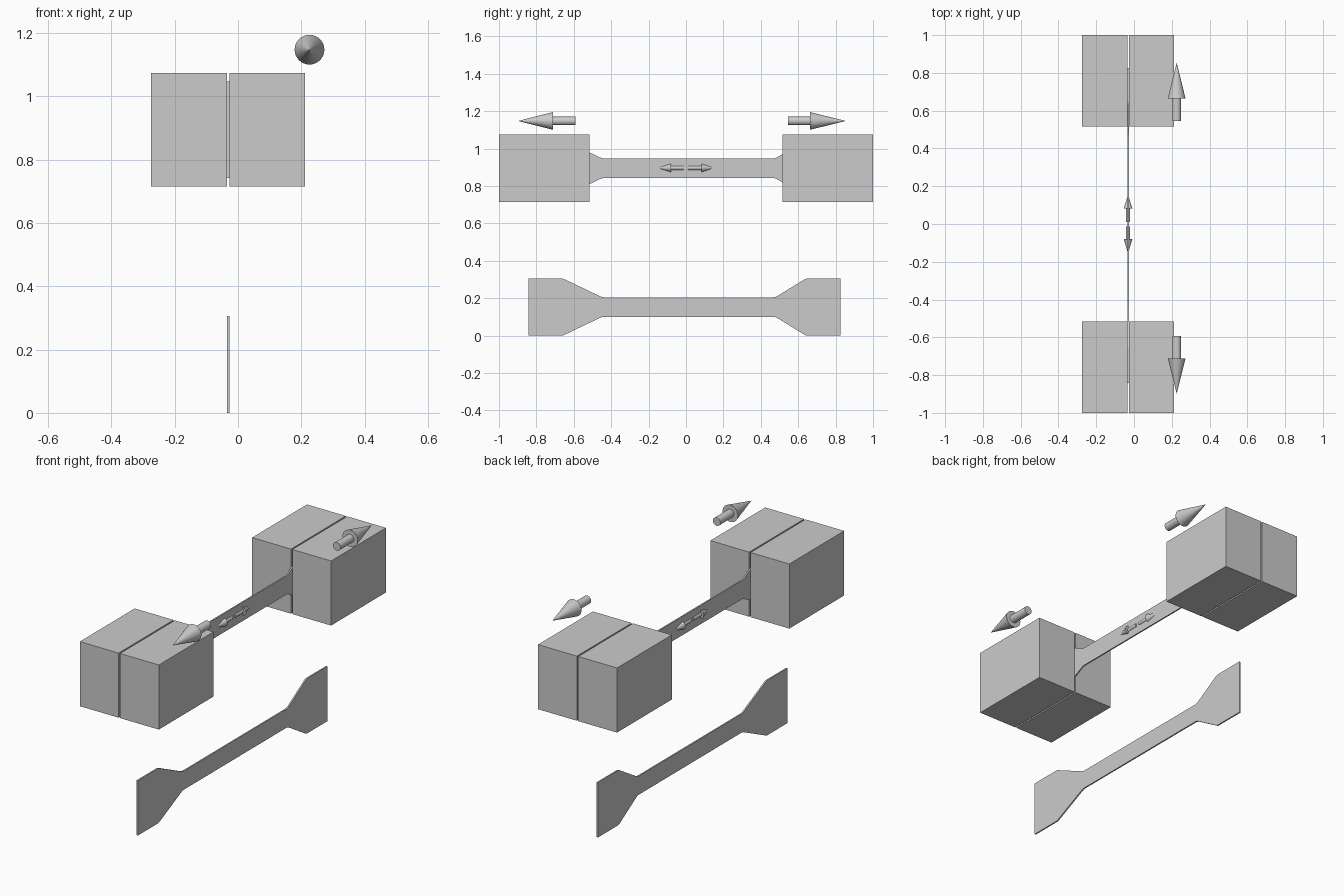
import bpy, bmesh
from mathutils import Matrix, Vector

if "Cube" in bpy.data.objects:
    bpy.data.objects.remove(bpy.data.objects["Cube"])

XC, ZC = -0.0315, 0.895      # specimen plane and test axis height
T = 0.008                    # sheet thickness


def finish(name, bm):
    bmesh.ops.recalc_face_normals(bm, faces=bm.faces)
    me = bpy.data.meshes.new(name)
    bm.to_mesh(me)
    bm.free()
    ob = bpy.data.objects.new(name, me)
    bpy.context.collection.objects.link(ob)
    return ob


def box(name, x0, x1, y0, y1, z0, z1):
    bm = bmesh.new()
    bmesh.ops.create_cube(bm, size=1)
    bmesh.ops.scale(bm, vec=(x1 - x0, y1 - y0, z1 - z0), verts=bm.verts)
    bmesh.ops.translate(bm, vec=((x0 + x1) / 2, (y0 + y1) / 2, (z0 + z1) / 2), verts=bm.verts)
    return finish(name, bm)


# Dog-bone sheet: upper half outline, mirrored below, then given thickness
def specimen(name, zc):
    half = [(-0.842, 0.153), (-0.665, 0.153), (-0.655, 0.151), (-0.46, 0.058),
            (-0.45, 0.054), (-0.435, 0.052), (0.465, 0.052), (0.48, 0.055),
            (0.49, 0.06), (0.637, 0.15), (0.648, 0.153), (0.825, 0.153)]
    outline = half + [(y, -z) for y, z in reversed(half)]
    bm = bmesh.new()
    f = bm.faces.new([bm.verts.new((XC - T / 2, y, zc + z)) for y, z in outline])
    r = bmesh.ops.extrude_face_region(bm, geom=[f])
    moved = [v for v in r["geom"] if isinstance(v, bmesh.types.BMVert)]
    bmesh.ops.translate(bm, vec=(T, 0, 0), verts=moved)
    return finish(name, bm)


# Arrow along y: cylinder shaft from tail to neck, cone from neck to tip
def arrow(name, x, z, tail, neck, tip, r_shaft, r_head):
    bm = bmesh.new()
    turn = Vector((0, 0, 1)).rotation_difference(Vector((0, 1 if tip > tail else -1, 0))).to_matrix().to_4x4()
    for a, b, r1, r2 in ((tail, neck, r_shaft, r_shaft), (neck, tip, r_head, 0)):
        bmesh.ops.create_cone(bm, cap_ends=True, segments=32, radius1=r1, radius2=r2,
                              depth=abs(b - a),
                              matrix=Matrix.Translation((x, (a + b) / 2, z)) @ turn)
    return finish(name, bm)


specimen("loose_specimen", 0.153)
specimen("clamped_specimen", ZC)

# Grip blocks: a pair of jaws at each end, split by the sheet thickness
for end, y0, y1 in (("front", -1, -0.517), ("back", 0.517, 1)):
    box(end + "_left_jaw", -0.275, XC - T / 2, y0, y1, 0.715, 1.075)
    box(end + "_right_jaw", XC + T / 2, 0.212, y0, y1, 0.715, 1.075)

# Pull direction arrows above the grips and strain arrows on the sheet
arrow("back_pull_arrow", 0.226, 1.148, 0.546, 0.664, 0.854, 0.023, 0.047)
arrow("front_pull_arrow", 0.226, 1.148, -0.592, -0.712, -0.898, 0.023, 0.047)
arrow("back_strain_arrow", XC, ZC + 0.002, 0.01, 0.082, 0.154, 0.011, 0.023)
arrow("front_strain_arrow", XC, ZC + 0.002, -0.013, -0.079, -0.157, 0.011, 0.023)
